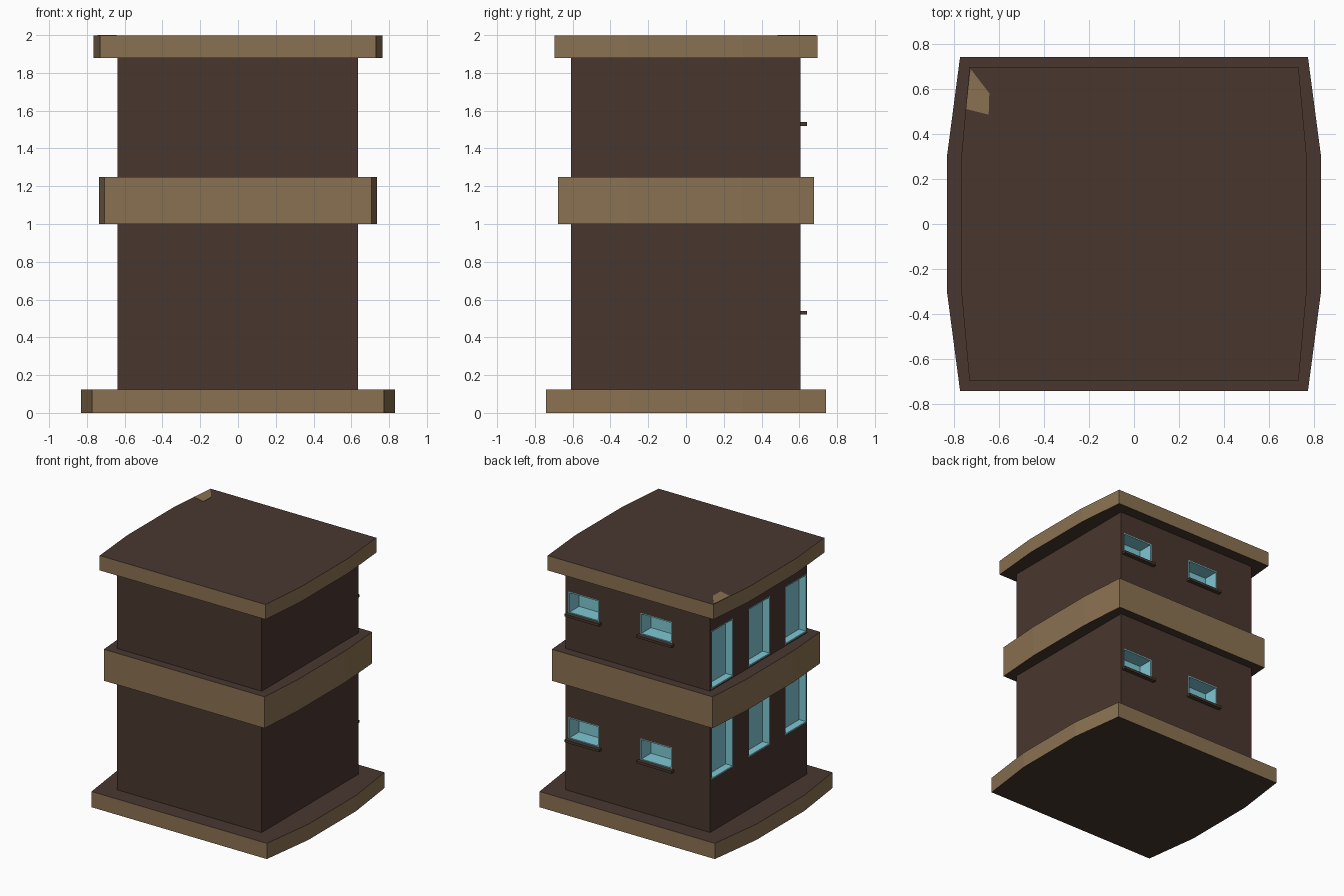
import bpy, bmesh
from mathutils import Vector

if "Cube" in bpy.data.objects:
    bpy.data.objects.remove(bpy.data.objects["Cube"])


def material(name, rgb):
    lin = [c / 12.92 if c <= 0.04045 else ((c + 0.055) / 1.055) ** 2.4 for c in (v / 255 for v in rgb)]
    m = bpy.data.materials.new(name)
    m.diffuse_color = (*lin, 1)
    m.use_nodes = True
    m.node_tree.nodes["Principled BSDF"].inputs["Base Color"].default_value = m.diffuse_color
    return m


BROWN = material("dark brown", (73, 55, 47))
TAN = material("tan trim", (138, 113, 81))
BLUE = material("window blue", (126, 200, 212))


def finish(name, bm, mats):
    mesh = bpy.data.meshes.new(name)
    bm.to_mesh(mesh)
    bm.free()
    for m in mats:
        mesh.materials.append(m)
    ob = bpy.data.objects.new(name, mesh)
    bpy.context.collection.objects.link(ob)
    return ob


def box(bm, lo, hi):
    lo, hi = Vector(lo), Vector(hi)
    for v in bmesh.ops.create_cube(bm, size=1)["verts"]:
        v.co = (lo + hi) / 2 + v.co * (hi - lo)


def prism(name, outline, z0, z1, mats):
    """Extruded outline; vertical faces take the second material."""
    bm = bmesh.new()
    face = bm.faces.new([bm.verts.new((x, y, z0)) for x, y in outline])
    ext = bmesh.ops.extrude_face_region(bm, geom=[face], use_keep_orig=True)["geom"]
    for v in ext:
        if isinstance(v, bmesh.types.BMVert):
            v.co.z = z1
    bmesh.ops.recalc_face_normals(bm, faces=bm.faces)
    for f in bm.faces:
        f.material_index = int(abs(f.normal.z) < 0.5 and len(mats) > 1)
    return finish(name, bm, mats)


# Overhanging slabs, bowed outwards on the left and right
def slab(name, corner_x, side_x, y, z0, z1):
    half = [(corner_x, -y), (side_x, -0.3), (side_x, 0.3), (corner_x, y)]
    prism(name, half + [(-a, -b) for a, b in half], z0, z1, [BROWN, TAN])


slab("base_slab", 0.772, 0.83, 0.74, 0, 0.125)
slab("middle_band", 0.708, 0.735, 0.677, 1.0, 1.25)
slab("roof_slab", 0.73, 0.766, 0.697, 1.88, 1.998)

# Small tan patch showing on the roof
prism("roof_patch", [(-0.745, 0.51), (-0.645, 0.485), (-0.642, 0.58), (-0.725, 0.688)], 1.99, 2.0, [TAN])

# Body with recessed windows: small ones at the back, tall ones on the left
X0, X1, Y0, Y1 = -0.638, 0.636, -0.61, 0.607
SMALL_X = [(0.34, 0.608), (-0.3, -0.025)]
TALL_Y = [(0.318, 0.591), (-0.147, 0.126), (-0.605, -0.335)]
SMALL_Z = [(0.54, 0.71), (1.54, 1.71)]
TALL_Z = [(0.54, 0.998), (1.26, 1.72)]

bm = bmesh.new()
box(bm, (X0, Y0, 0.12), (X1, Y1, 1.89))


def inside(v, spans):
    return any(a < v < b for a, b in spans)


for axis, spans in ((0, SMALL_X), (1, TALL_Y), (2, SMALL_Z + TALL_Z)):
    for c in {v for span in spans for v in span}:
        co, no = Vector(), Vector()
        co[axis], no[axis] = c, 1
        bmesh.ops.bisect_plane(bm, geom=bm.verts[:] + bm.edges[:] + bm.faces[:], plane_co=co, plane_no=no)


def recess(test, depth):
    faces = [f for f in bm.faces if test(f.calc_center_median(), f.normal)]
    bm.normal_update()
    rim = bmesh.ops.inset_region(bm, faces=faces, thickness=0.008, use_even_offset=True)["faces"]
    walls = bmesh.ops.inset_region(bm, faces=faces, thickness=0.0, depth=-depth)["faces"]
    for f in faces + rim + walls:
        f.material_index = 1


bm.normal_update()
recess(lambda c, n: n.y > 0.9 and inside(c.x, SMALL_X) and inside(c.z, SMALL_Z), 0.12)
bm.normal_update()
recess(lambda c, n: n.x < -0.9 and abs(c.x - X0) < 0.001 and inside(c.y, TALL_Y) and inside(c.z, TALL_Z), 0.06)
finish("building_body", bm, [BROWN, BLUE])

# Window sills under the small back windows
bm = bmesh.new()
for a, b in SMALL_X:
    for z, _ in SMALL_Z:
        box(bm, (a - 0.02, Y1 - 0.01, z - 0.02), (b + 0.015, 0.64, z))
finish("window_sills", bm, [BROWN])
